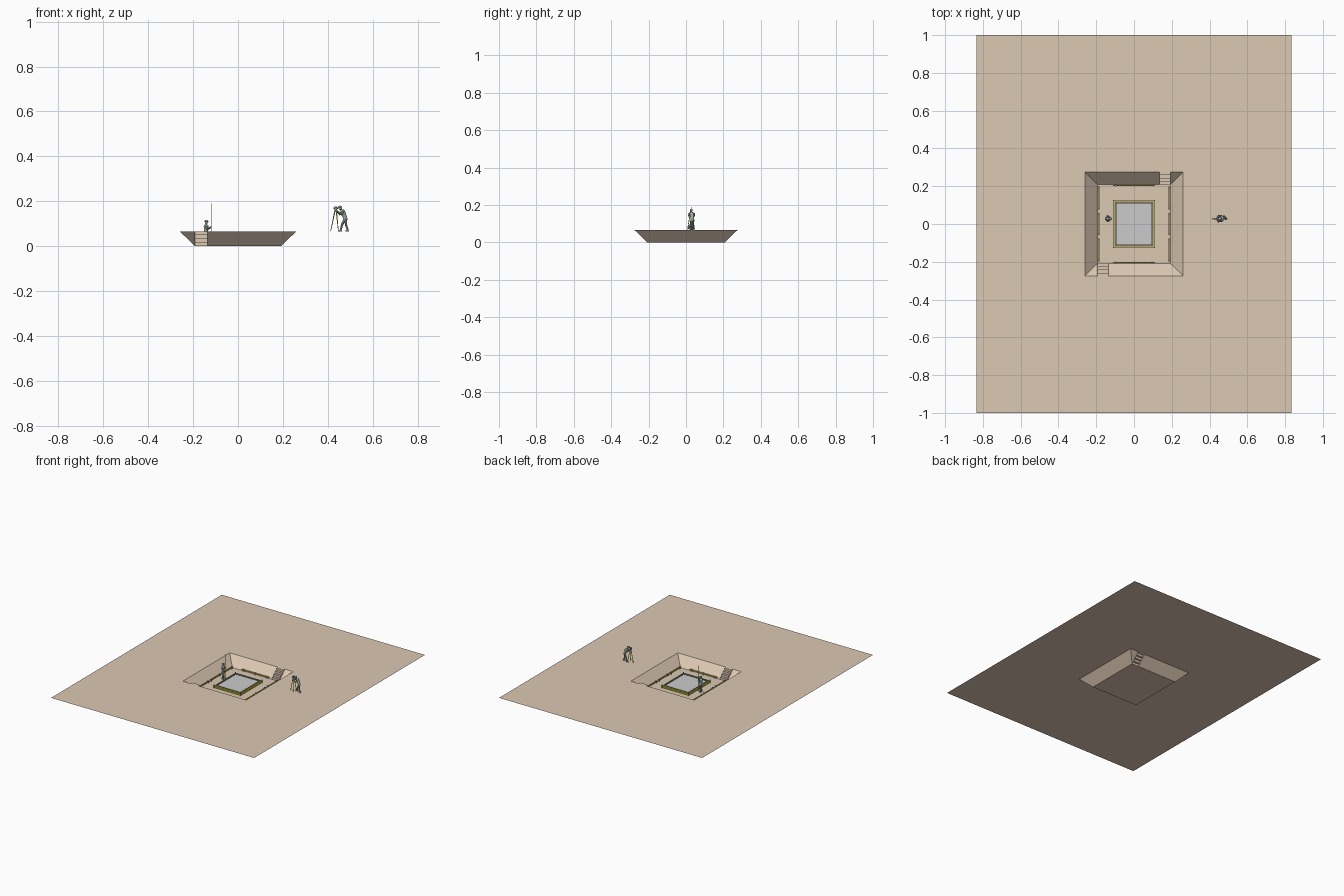
import bpy, bmesh, math
from mathutils import Vector, Matrix

if "Cube" in bpy.data.objects:
    bpy.data.objects.remove(bpy.data.objects["Cube"])

H = 0.066                     # ground level above the pit floor
GX, GY = 0.833, 1.0           # ground half size
OX, OY = 0.26, 0.275          # pit rim half size
IX, IY = 0.192, 0.208         # pit floor half size


def mat(name, c):
    m = bpy.data.materials.new(name)
    m.diffuse_color = (*c, 1)
    m.use_nodes = True
    m.node_tree.nodes["Principled BSDF"].inputs["Base Color"].default_value = m.diffuse_color
    return m


EARTH = mat("earth", (0.72, 0.58, 0.45))
YELLOW = mat("yellow", (0.75, 0.68, 0.05))
STEEL = mat("steel", (0.22, 0.23, 0.25))
CLOTH = mat("cloth", (0.36, 0.45, 0.40))
CONCRETE = mat("concrete", (0.6, 0.6, 0.6))


def finish(name, bm, material, smooth=False):
    me = bpy.data.meshes.new(name)
    bm.to_mesh(me)
    bm.free()
    me.materials.append(material)
    if smooth:
        for p in me.polygons:
            p.use_smooth = True
    ob = bpy.data.objects.new(name, me)
    bpy.context.collection.objects.link(ob)
    return ob


def face(bm, *pts):
    bm.faces.new([bm.verts.new(p) for p in pts])


def box(bm, x0, x1, y0, y1, z0, z1):
    m = Matrix.Translation(((x0 + x1) / 2, (y0 + y1) / 2, (z0 + z1) / 2))
    bmesh.ops.create_cube(bm, size=1, matrix=m @ Matrix.Diagonal((x1 - x0, y1 - y0, z1 - z0, 1)))


def limb(bm, p, q, r1, r2, seg=8):
    p, q = Vector(p), Vector(q)
    d = q - p
    m = Matrix.Translation((p + q) / 2) @ d.to_track_quat('Z', 'Y').to_matrix().to_4x4()
    bmesh.ops.create_cone(bm, cap_ends=True, segments=seg, radius1=r1, radius2=r2, depth=d.length, matrix=m)


def ball(bm, c, r, sz=(1, 1, 1)):
    m = Matrix.Translation(c) @ Matrix.Diagonal((*sz, 1))
    bmesh.ops.create_uvsphere(bm, u_segments=10, v_segments=6, radius=r, matrix=m)


# ground sheet around the pit rim
bm = bmesh.new()
for s in (1, -1):
    face(bm, (-s*GX, -s*GY, H), (s*GX, -s*GY, H), (s*OX, -s*OY, H), (-s*OX, -s*OY, H))
    face(bm, (s*GX, -s*GY, H), (s*GX, s*GY, H), (s*OX, s*OY, H), (s*OX, -s*OY, H))
bmesh.ops.remove_doubles(bm, verts=bm.verts, dist=1e-5)
finish("ground", bm, EARTH)

# sloping pit walls with a gap for each stair, and the floor
SX = -0.135
bm = bmesh.new()
face(bm, (-IX, -IY, 0), (IX, -IY, 0), (IX, IY, 0), (-IX, IY, 0))
for s in (1, -1):
    face(bm, (s*OX, -s*OY, H), (s*OX, s*OY, H), (s*IX, s*IY, 0), (s*IX, -s*IY, 0))
    face(bm, (s*SX, -s*OY, H), (s*OX, -s*OY, H), (s*IX, -s*IY, 0), (s*SX, -s*IY, 0))
    face(bm, (-s*OX, -s*OY, H), (-s*IX, -s*OY, H), (-s*IX, -s*IY, 0))
finish("pit", bm, EARTH)

# two stairs of folded treads and risers
N = 4
for s, label in ((1, "front_stair"), (-1, "back_stair")):
    bm = bmesh.new()
    for k in range(N):
        ya, yb = (-s * (IY + (OY - IY) * j / N) for j in (k, k + 1))
        za, zb = H * k / N, H * (k + 1) / N
        a, b = -s * IX, s * SX
        face(bm, (b, ya, za), (a, ya, za), (a, ya, zb), (b, ya, zb))
        face(bm, (a, yb, zb), (b, yb, zb), (b, ya, zb), (a, ya, zb))
        for x in (a, b):
            face(bm, (x, ya, za), (x, ya, zb), (x, yb, zb))
    finish(label, bm, EARTH)

# concrete slab, steel form panels and yellow form beams
bm = bmesh.new()
box(bm, -0.096, 0.096, -0.112, 0.112, 0.0005, 0.013)
finish("slab", bm, CONCRETE)
for name, x, y, w, z0, z1, m in (("form_panel", 0.097, 0.113, 0.005, 0.0005, 0.019, STEEL),
                                 ("lower_beam", 0.103, 0.119, 0.006, 0.0005, 0.007, YELLOW),
                                 ("upper_beam", 0.103, 0.119, 0.006, 0.011, 0.017, YELLOW)):
    bm = bmesh.new()
    for s in (1, -1):
        a, b = sorted((s * x, s * (x + w)))
        box(bm, a, b, -y - w, y + w, z0, z1)
        a, b = sorted((s * y, s * (y + w)))
        box(bm, -x, x, a, b, z0, z1)
    finish(name, bm, m)
bm = bmesh.new()
for sx in (1, -1):
    for sy in (1, -1):
        limb(bm, (sx*0.109, sy*0.125, 0), (sx*0.109, sy*0.125, 0.022), 0.003, 0.003)
finish("form_posts", bm, STEEL)

# batter boards along the foot of the pit walls, on short pegs
bm, pegs = bmesh.new(), bmesh.new()
for s in (1, -1):
    x, y = s * 0.186, s * 0.204
    box(bm, -0.112, 0.112, y - 0.003, y + 0.003, 0.006, 0.013)
    for t in (-0.095, 0, 0.095):
        box(pegs, t - 0.0025, t + 0.0025, y - 0.0045, y + 0.0045, 0, 0.015)
    for a, b in ((-0.2, -0.075), (-0.06, 0.06), (0.075, 0.2)):
        box(bm, x - 0.003, x + 0.003, a, b, 0.006, 0.013)
        for t in (a + 0.01, b - 0.01):
            box(pegs, x - 0.0045, x + 0.0045, t - 0.0025, t + 0.0025, 0, 0.015)
finish("batter_boards", bm, YELLOW)
finish("board_pegs", pegs, STEEL)


def worker(name, loc, angle, feet, hip, chest, head, elbows, hands):
    """Person facing local +x; paired joints are (x, y, z) for left and right."""
    bm = bmesh.new()
    hip, chest, head = Vector(hip), Vector(chest), Vector(head)
    limb(bm, hip, chest, 0.0085, 0.0115, 10)
    ball(bm, chest, 0.0115, (0.9, 1.15, 0.7))
    ball(bm, hip, 0.009)
    limb(bm, chest, head, 0.004, 0.004)
    ball(bm, head, 0.0072, (1, 0.9, 1.2))
    for s, foot, el, ha in zip((1, -1), feet, elbows, hands):
        foot = Vector(foot)
        top = hip + Vector((0, s * 0.005, 0))
        knee = (top + foot) / 2 + Vector((0.004, 0, 0))
        limb(bm, top, knee, 0.0065, 0.005)
        limb(bm, knee, foot, 0.005, 0.0038)
        box(bm, foot.x - 0.005, foot.x + 0.011, foot.y - 0.0035, foot.y + 0.0035, 0, 0.006)
        sh = chest + Vector((0, s * 0.012, 0.001))
        limb(bm, sh, el, 0.0046, 0.0038)
        limb(bm, el, ha, 0.0038, 0.0028)
        ball(bm, ha, 0.0034)
    body = finish(name, bm, CLOTH, True)
    bm = bmesh.new()
    ball(bm, head + Vector((0, 0, 0.004)), 0.0082, (1.05, 1, 0.75))
    limb(bm, head + Vector((0.002, 0, 0.003)), head + Vector((0.002, 0, 0.0045)), 0.0105, 0.0095, 12)
    hat = finish(name + "_helmet", bm, CLOTH, True)
    for o in (body, hat):
        o.matrix_world = Matrix.Translation(loc) @ Matrix.Rotation(angle, 4, 'Z')
        bpy.context.view_layer.objects.active = o
        o.select_set(True)
        bpy.ops.object.shade_smooth_by_angle(angle=math.radians(40))
        o.select_set(False)


# worker in the pit holding a levelling rod
worker("staff_worker", (-0.142, 0.028, 0), 0,
       ((-0.003, 0.008, 0.004), (0.001, -0.008, 0.004)), (0, 0, 0.056), (0, 0, 0.09), (0.001, 0, 0.107),
       ((0.003, 0.015, 0.074), (0.003, -0.015, 0.074)), ((0.021, 0.003, 0.082), (0.021, -0.003, 0.086)))
bm = bmesh.new()
box(bm, -0.1195, -0.1183, 0.0265, 0.0295, 0.0, 0.19)
finish("levelling_rod", bm, YELLOW)

# surveyor bending over the instrument
worker("surveyor", (0.475, 0.033, H), math.pi + 0.25,
       ((-0.013, 0.009, 0.004), (0.016, -0.009, 0.004)), (-0.004, 0, 0.055), (0.009, 0, 0.089), (0.021, 0, 0.104),
       ((0.017, 0.016, 0.074), (0.017, -0.016, 0.074)), ((0.036, 0.006, 0.091), (0.036, -0.006, 0.091)))

# tripod and level
TX, TY = 0.436, 0.027
bm = bmesh.new()
for k in range(3):
    a = math.radians(180 + 120 * k)
    c, s = math.cos(a), math.sin(a)
    limb(bm, (TX + 0.023*c, TY + 0.023*s, H), (TX + 0.004*c, TY + 0.004*s, H + 0.092), 0.0014, 0.0028, 6)
finish("tripod_legs", bm, YELLOW)
bm = bmesh.new()
limb(bm, (TX, TY, H + 0.09), (TX, TY, H + 0.095), 0.0065, 0.0065, 10)
box(bm, TX - 0.005, TX + 0.005, TY - 0.005, TY + 0.005, H + 0.095, H + 0.11)
limb(bm, (TX - 0.011, TY, H + 0.103), (TX + 0.01, TY, H + 0.103), 0.0038, 0.0026, 10)
finish("level_instrument", bm, STEEL)
